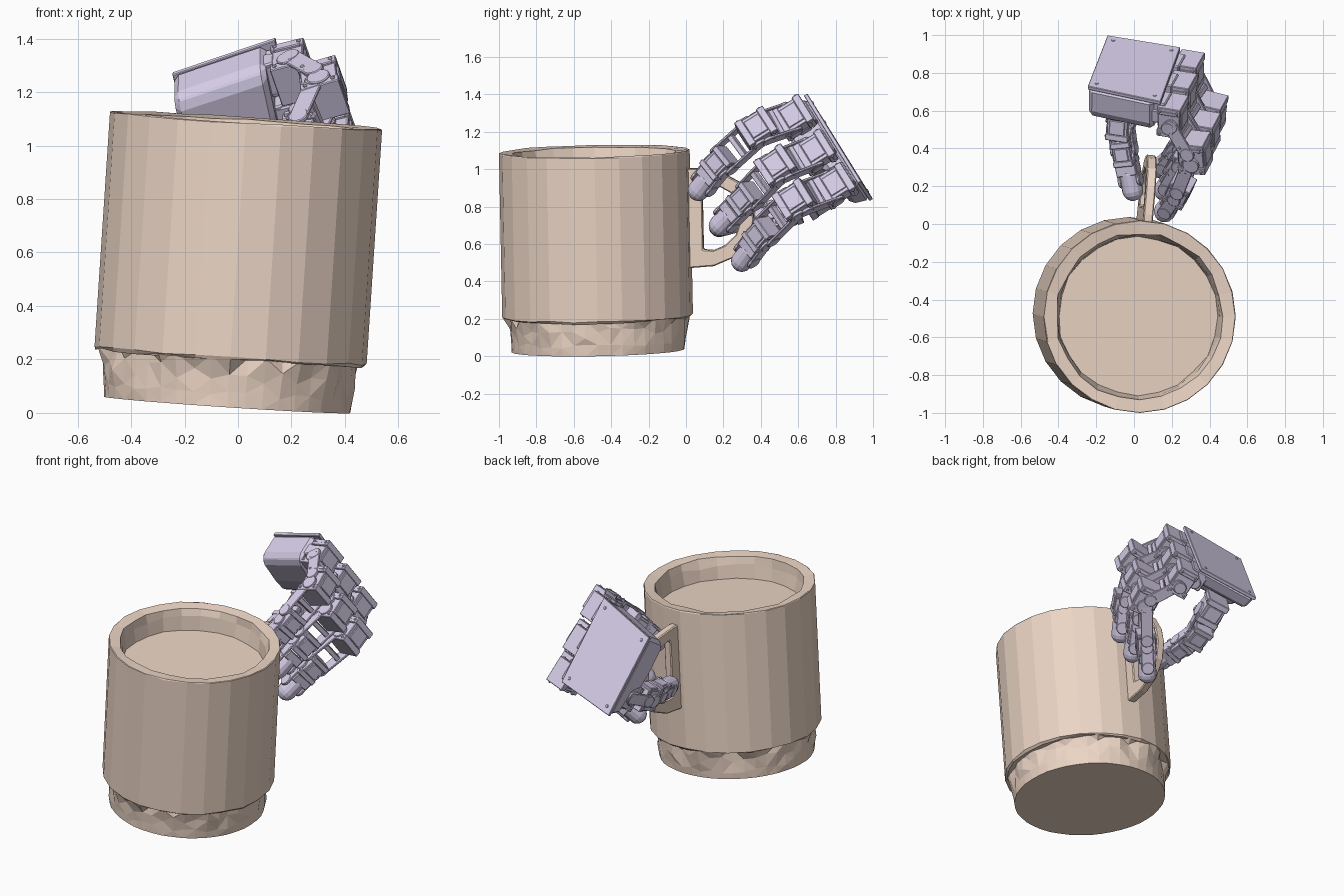
import bpy, bmesh, math, random
from mathutils import Matrix, Vector

if "Cube" in bpy.data.objects:
    bpy.data.objects.remove(bpy.data.objects["Cube"])

random.seed(4)


def material(name, rgb):
    m = bpy.data.materials.new(name)
    m.diffuse_color = (*rgb, 1)
    m.use_nodes = True
    m.node_tree.nodes["Principled BSDF"].inputs["Base Color"].default_value = m.diffuse_color
    return m


CLAY = material("clay", (0.84, 0.67, 0.56))
LILAC = material("lilac", (0.67, 0.61, 0.80))


def finish(bm, name, mat, bevel=0.0, world=Matrix()):
    bmesh.ops.recalc_face_normals(bm, faces=bm.faces)
    me = bpy.data.meshes.new(name)
    bm.to_mesh(me)
    bm.free()
    me.materials.append(mat)
    ob = bpy.data.objects.new(name, me)
    bpy.context.collection.objects.link(ob)
    ob.matrix_world = world
    if bevel:
        mod = ob.modifiers.new("bevel", "BEVEL")
        mod.width, mod.segments, mod.limit_method = bevel, 1, 'ANGLE'
    return ob


def lathe(profile, sides):
    """Revolve (radius, z, radial jitter, z jitter) rows and cap both ends."""
    bm = bmesh.new()
    rings = []
    for r, z, jr, jz in profile:
        ring = []
        for i in range(sides):
            a = 2 * math.pi * i / sides
            q = r + random.uniform(-jr, jr)
            ring.append(bm.verts.new((q * math.cos(a), q * math.sin(a), z + random.uniform(-jz, jz))))
        rings.append(ring)
    for a, b in zip(rings, rings[1:]):
        for i in range(sides):
            j = (i + 1) % sides
            bm.faces.new((a[i], a[j], b[j], b[i]))
    bm.faces.new(rings[0])
    bm.faces.new(rings[-1])
    return bm


# ---- mug, slightly tilted ----
tilt = Vector((0, 0, 1)).rotation_difference(Vector((0.066, -0.02, 1))).to_matrix().to_4x4()
MUG = Matrix.Translation((-0.04, -0.469, 0.03)) @ tilt

bm = lathe([(0.500, 0.18, 0.008, 0.008), (0.510, 0.187, 0, 0.004), (0.51, 1.064, 0, 0.003),
            (0.506, 1.068, 0.002, 0.002), (0.442, 1.06, 0.008, 0.004),
            (0.432, 1.01, 0.01, 0.01), (0.42, 0.925, 0.006, 0)], 24)
finish(bm, "mug_body", CLAY, world=MUG)

bm = lathe([(0.462, 0, 0.002, 0), (0.466, 0.05, 0.003, 0.012),
            (0.472, 0.125, 0.012, 0.03), (0.484, 0.19, 0.024, 0.004)], 44)
bmesh.ops.triangulate(bm, faces=[f for f in bm.faces if len(f.verts) == 4])
finish(bm, "mug_base", CLAY, world=MUG)

# handle: flat D-shaped ring, outer and inner outlines as (y, z)
outer = [(.0, 1.0), (.06, 1.0), (.2, .975), (.3, .92), (.355, .82), (.37, .72),
         (.34, .61), (.26, .52), (.15, .475), (.0, .465)]
inner = [(.095, .915), (.105, .925), (.18, .905), (.26, .86), (.29, .80), (.30, .72),
         (.27, .64), (.21, .585), (.15, .56), (.095, .565)]
bm = bmesh.new()
loops = [[bm.verts.new((x, y + 0.482, z - 0.03)) for y, z in pts]
         for x in (-0.026, 0.026) for pts in (outer, inner)]
n = len(outer)
for i in range(n):
    j = (i + 1) % n
    for a, b in ((0, 1), (2, 3), (0, 2), (1, 3)):
        bm.faces.new((loops[a][i], loops[a][j], loops[b][j], loops[b][i]))
finish(bm, "mug_handle", CLAY, 0.006, MUG @ Matrix.Rotation(-0.098, 4, 'Z'))

# ---- robot hand: palm axes U (to fingers), V (across fingers), N (back of hand) ----
# plate corners: low outer, low finger side, high finger side, high outer
A, B, C, D = (Vector(p) for p in ((-.14, 1.0, .84), (.245, .937, .935), (.14, .648, 1.405), (-.245, .73, 1.275)))
U = (B - A).normalized()
N = U.cross(A - D).normalized()
N = N if N.y > 0 else -N
V = U.cross(N).normalized()


def frame(p, d, side):
    """Local x = side, local z = d, origin p."""
    z = d.normalized()
    x = (side - z * side.dot(z)).normalized()
    y = z.cross(x)
    m = Matrix((x, y, z)).transposed().to_4x4()
    m.translation = p
    return m


def box(bm, m, pos, size):
    bmesh.ops.create_cube(bm, size=1, matrix=m @ Matrix.Translation(pos) @ Matrix.Diagonal((*size, 1)))


def disc(bm, m, pos, r, length, sides=14):
    """Short cylinder along local x."""
    bmesh.ops.create_cone(bm, cap_ends=True, segments=sides, radius1=r, radius2=r, depth=length,
                          matrix=m @ Matrix.Translation(pos) @ Matrix.Rotation(math.pi / 2, 4, 'Y'))


def servo(bm, p, d, side, w, h, l):
    """Motor block: case, stepped ends, horn discs, side ribs and screws."""
    m = frame(p, d, side)
    box(bm, m, (0, 0, 0), (w * .8, h * .92, l * .9))
    for s in (-1, 1):
        box(bm, m, (0, 0, s * l * .36), (w * .9, h, l * .22))
        box(bm, m, (0, s * h * .42, 0), (w * .6, h * .2, l * .5))
        disc(bm, m, (s * w * .43, 0, l * .18), h * .3, w * .12)
        box(bm, m, (s * w * .41, 0, -l * .3), (w * .1, h * .8, l * .12))
        for t in (-1, 1):
            for k in (-1, 1):
                disc(bm, m, (s * w * .46, t * h * .36, k * l * .36), .009, w * .06, 8)


def bracket(bm, a, b, side, w, h):
    """Two thin arms with round ends joining neighbouring motors, plus a web."""
    d = b - a
    m = frame((a + b) / 2, d, side)
    for s in (-1, 1):
        box(bm, m, (s * w / 2, 0, 0), (.014, h, d.length * .8))
        for t in (-1, 1):
            disc(bm, m, (s * w / 2, 0, t * d.length * .38), h * .52, .018)
    box(bm, m, (0, 0, 0), (w, h * .6, .03))


def fingertip(bm, p, d, side, r, length):
    """Rounded pad on a square collar."""
    m = frame(p, d, side)
    ret = bmesh.ops.create_uvsphere(bm, u_segments=14, v_segments=8, radius=r)
    for v in ret["verts"]:
        v.co.z += (length / 2 - r) * (1 if v.co.z >= -1e-5 else -1)
        v.co = m @ v.co
    box(bm, m, (0, 0, -length * .42), (r * 2, r * 1.7, length * .3))


def finger(name, pts, side, sizes, tip):
    """Chain of motors along pts, ending in a rounded tip."""
    bm = bmesh.new()
    pts = [Vector(p) for p in pts]
    for i, (p, size) in enumerate(zip(pts, sizes)):
        d = -N if i == 0 else (pts[i + 1] - pts[i - 1])
        servo(bm, p, d, side, *size)
    for a, b, s in zip(pts, pts[1:], sizes):
        bracket(bm, a, b, side, s[0] * .86, .075)
    fingertip(bm, pts[-1], pts[-1] - pts[-2], side, *tip)
    finish(bm, name, LILAC, 0.005)


SIZES = [(.185, .13, .19), (.175, .15, .19), (.145, .12, .15)]
finger("upper_finger", [(.205, .575, 1.275), (.32, .38, 1.21), (.24, .18, 1.03), (.175, .085, .91)],
       V, SIZES, (.058, .18))
finger("middle_finger", [(.25, .69, 1.09), (.365, .485, 1.01), (.245, .32, .84), (.175, .20, .72)],
       V, SIZES, (.058, .18))
finger("lower_finger", [(.29, .80, .91), (.40, .585, .83), (.245, .405, .65), (.16, .315, .53)],
       V, SIZES, (.058, .18))
finger("thumb", [(-.03, .70, .85), (-.07, .53, .77), (-.05, .38, .735), (-.015, .215, .70)],
       U, [(.16, .16, .18), (.14, .15, .16), (.12, .13, .14)], (.056, .19))


# palm housing: cross-section in (fraction along V, depth behind plate), spanned across U
def on_plate(u, v, depth):
    return A.lerp(B, u).lerp(D.lerp(C, u), v) - N * depth


section = [(0, .015), (1, .015), (1, .17), (.93, .205), (.62, .21), (.42, .20), (.33, .13), (.06, .11)]
bm = bmesh.new()
ends = [[bm.verts.new(on_plate(u, v, t)) for v, t in section] for u in (0.01, .9)]
for e in ends:
    bm.faces.new(e)
for i in range(len(section)):
    j = (i + 1) % len(section)
    bm.faces.new((ends[0][i], ends[0][j], ends[1][j], ends[1][i]))
finish(bm, "palm_housing", LILAC, 0.02)

# back plate with corner screws
bm = bmesh.new()
layers = [[bm.verts.new(on_plate(u, v, t)) for u, v in ((0, 0), (1, 0), (1, 1), (0, 1))] for t in (0, .022)]
for face in layers:
    bm.faces.new(face)
for i in range(4):
    j = (i + 1) % 4
    bm.faces.new((layers[0][i], layers[0][j], layers[1][j], layers[1][i]))
for u in (.1, .9):
    for v in (.08, .92):
        disc(bm, frame(on_plate(u, v, 0), V, N), (0, 0, 0), .01, .008, 10)
finish(bm, "back_plate", LILAC, 0.004)

# knuckle mounts tying each finger to the palm edge
bm = bmesh.new()
for v in (.14, .5, .84):
    m = frame(on_plate(.93, v, .09), -N, V)
    box(bm, m, (0, 0, 0), (.13, .11, .12))
    for s in (-1, 1):
        disc(bm, m, (s * .065, 0, .02), .04, .02)
finish(bm, "knuckle_mounts", LILAC, 0.006)
